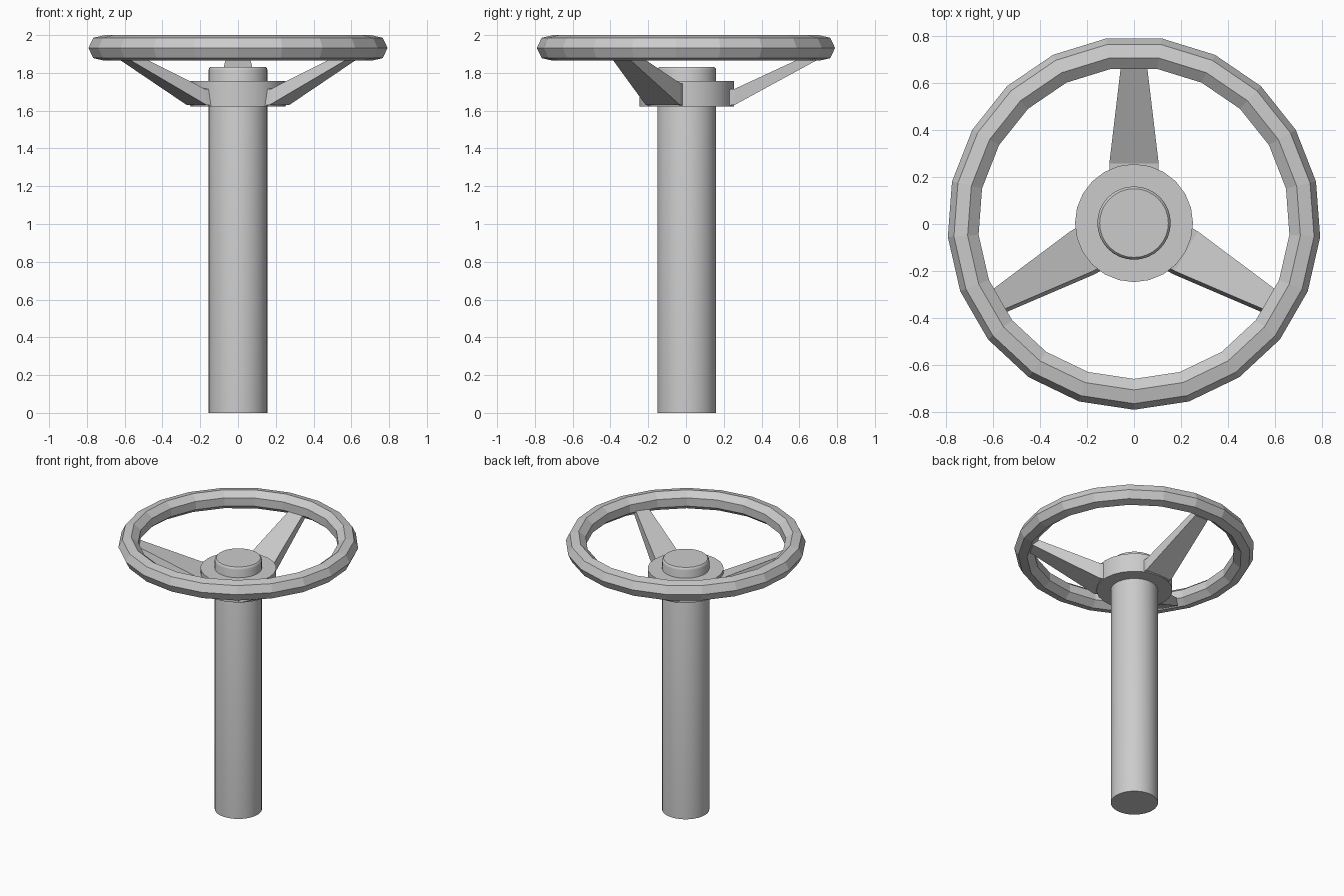
import bpy, bmesh, math
from mathutils import Matrix, Vector

if "Cube" in bpy.data.objects:
    bpy.data.objects.remove(bpy.data.objects["Cube"])

CY = 0.004  # the odd-sided rim is centred by its bounding box


def make_object(name, bm, smooth=False):
    bmesh.ops.recalc_face_normals(bm, faces=bm.faces)
    mesh = bpy.data.meshes.new(name)
    bm.to_mesh(mesh)
    bm.free()
    ob = bpy.data.objects.new(name, mesh)
    bpy.context.collection.objects.link(ob)
    if smooth:
        bpy.ops.object.select_all(action='DESELECT')
        ob.select_set(True)
        bpy.context.view_layer.objects.active = ob
        bpy.ops.object.shade_smooth_by_angle(angle=math.radians(30))
    return ob


def lathe(name, profile, sides):
    """Stack of rings from (radius, z) pairs, capped at both ends."""
    bm = bmesh.new()
    rings = [[bm.verts.new((r * math.sin(2 * math.pi * i / sides),
                            CY - r * math.cos(2 * math.pi * i / sides), z))
              for i in range(sides)] for r, z in profile]
    for a, b in zip(rings, rings[1:]):
        for i in range(sides):
            j = (i + 1) % sides
            bm.faces.new((a[i], a[j], b[j], b[i]))
    bm.faces.new(rings[0])
    bm.faces.new(rings[-1])
    return make_object(name, bm, True)


def wheel_rim(major=0.725, minor=0.069, z=1.932, sides=21, section=7):
    """Faceted ring with a seven-sided cross-section."""
    bm = bmesh.new()
    rings = []
    for i in range(sides):
        a = 2 * math.pi * i / sides
        ring = []
        for k in range(section):
            t = 2 * math.pi * k / section
            r = major + minor * math.cos(t)
            ring.append(bm.verts.new((r * math.sin(a), CY - r * math.cos(a),
                                      z + minor * math.sin(t))))
        rings.append(ring)
    for i in range(sides):
        a, b = rings[i], rings[(i + 1) % sides]
        for k in range(section):
            m = (k + 1) % section
            bm.faces.new((a[k], b[k], b[m], a[m]))
    return make_object("wheel_rim", bm)


def spoke(name, angle, low_side=0):
    """Tapered arm along +x before turning; low_side marks its rolled edge."""
    bm = bmesh.new()
    loops = []
    for r, half, bottom, top, roll in ((0.18, 0.105, 1.625, 1.71, 0.03),
                                       (0.253, 0.105, 1.63, 1.715, 0.03),
                                       (0.69, 0.053, 1.868, 1.918, 0.005)):
        ring = []
        for side, upper in ((-1, 0), (1, 0), (1, 1), (-1, 1)):
            w, z = half, (top if upper else bottom)
            if low_side and upper:
                if side == low_side:
                    w -= 0.015
                else:
                    z += roll
            ring.append(bm.verts.new((r, side * w, z)))
        loops.append(ring)
    for a, b in zip(loops, loops[1:]):
        for i in range(4):
            j = (i + 1) % 4
            bm.faces.new((a[i], a[j], b[j], b[i]))
    bm.faces.new(loops[0])
    bm.faces.new(loops[-1])
    turn = Matrix.Translation(Vector((0, CY, 0))) @ Matrix.Rotation(math.radians(angle), 4, 'Z')
    bmesh.ops.transform(bm, matrix=turn, verts=bm.verts)
    return make_object(name, bm)


# Column with a softly bevelled top cap
lathe("column", [(0.156, 0), (0.156, 1.815), (0.153, 1.825), (0.146, 1.832)], 32)

# Hub collar
lathe("hub", [(0.251, 1.622), (0.251, 1.758)], 24)

# Rim and three rising spokes
wheel_rim()
spoke("back_spoke", 90)
spoke("right_spoke", -30, -1)
spoke("left_spoke", 210, 1)
